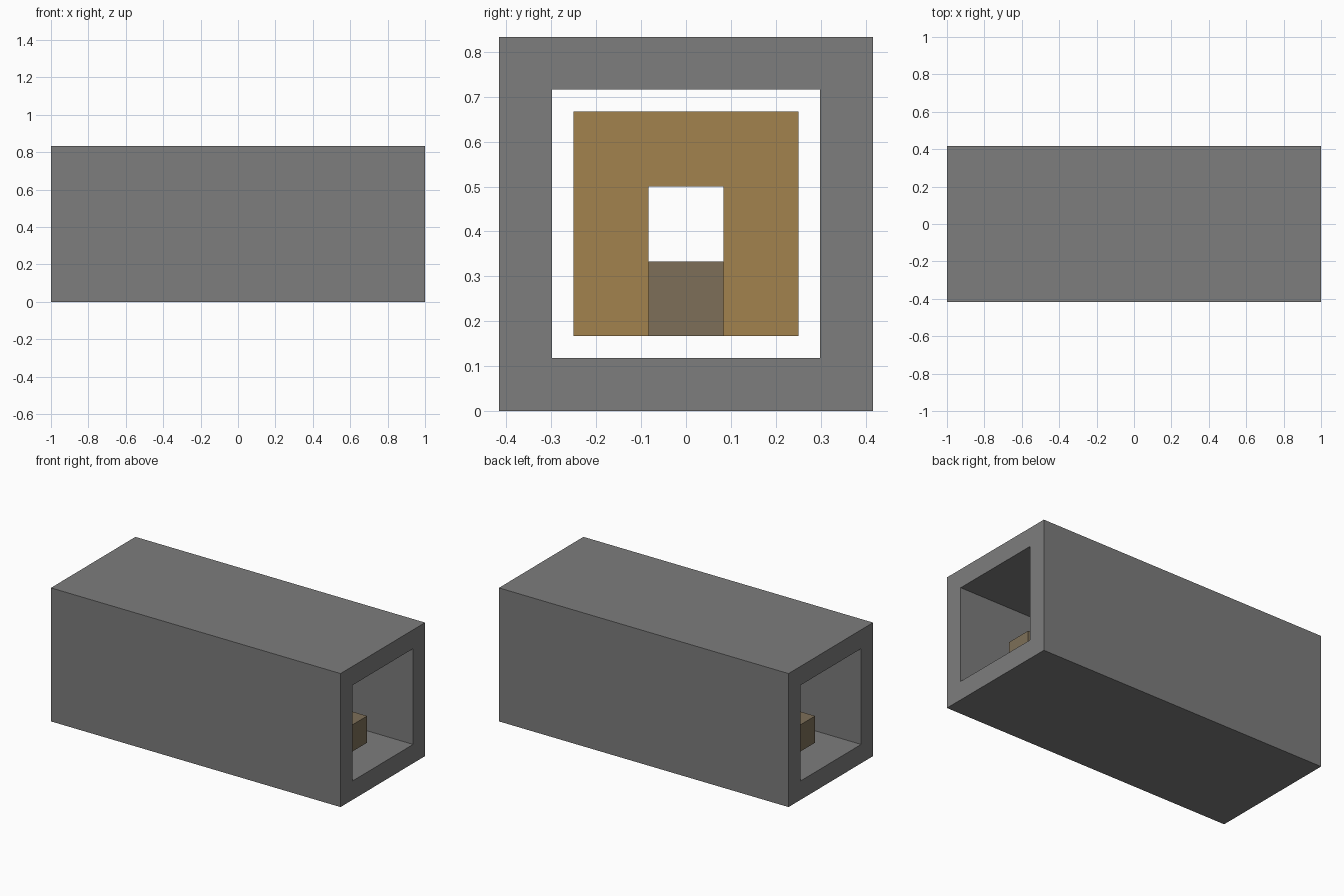
import bpy
import bmesh
from mathutils import Vector

U = 1 / 6  # one block

cube = bpy.data.objects.get("Cube")
if cube:
    bpy.data.objects.remove(cube, do_unlink=True)


def material(name, color):
    m = bpy.data.materials.new(name)
    m.use_nodes = True
    m.diffuse_color = (*color, 1)
    m.node_tree.nodes["Principled BSDF"].inputs["Base Color"].default_value = (*color, 1)
    return m


stone = material("stone grey", (0.205, 0.205, 0.205))
wood = material("plank tan", (0.361, 0.223, 0.076))
rail = material("rail brown", (0.205, 0.159, 0.098))


def box_mesh(low, high):
    """Box between two corners, measured in blocks from the floor centre."""
    low, high = Vector(low) * U, Vector(high) * U
    bm = bmesh.new()
    bmesh.ops.create_cube(bm, size=1)
    for v in bm.verts:
        v.co = (low + high) / 2 + v.co * (high - low)
    return bm


def finish(bm, name, mat):
    bmesh.ops.recalc_face_normals(bm, faces=bm.faces)
    mesh = bpy.data.meshes.new(name)
    bm.to_mesh(mesh)
    bm.free()
    mesh.materials.append(mat)
    obj = bpy.data.objects.new(name, mesh)
    bpy.context.collection.objects.link(obj)
    return obj


# Stone tunnel: inset both ends, then join the openings through the block
bm = box_mesh((-6, -2.5, 0), (6, 2.5, 5))
ends = [f for f in bm.faces if abs(f.normal.x) > 0.9]
bmesh.ops.inset_individual(bm, faces=ends, thickness=U)
rims = [e for f in ends for e in f.edges]
bmesh.ops.delete(bm, geom=ends, context='FACES_ONLY')
bmesh.ops.bridge_loops(bm, edges=rims)
finish(bm, "tunnel_shell", stone)

# Track bed along the middle of the floor
finish(box_mesh((-5, -0.5, 1), (5, 0.5, 2)), "track_bed", rail)

# Timber supports: two posts and a cross beam at each end
for side, x in (("left", 2), ("right", -3)):
    for place, y in (("front", -1.5), ("back", 0.5)):
        finish(box_mesh((x, y, 1), (x + 1, y + 1, 3)), f"{side}_{place}_post", wood)
    finish(box_mesh((x, -1.5, 3), (x + 1, 1.5, 4)), f"{side}_cross_beam", wood)
